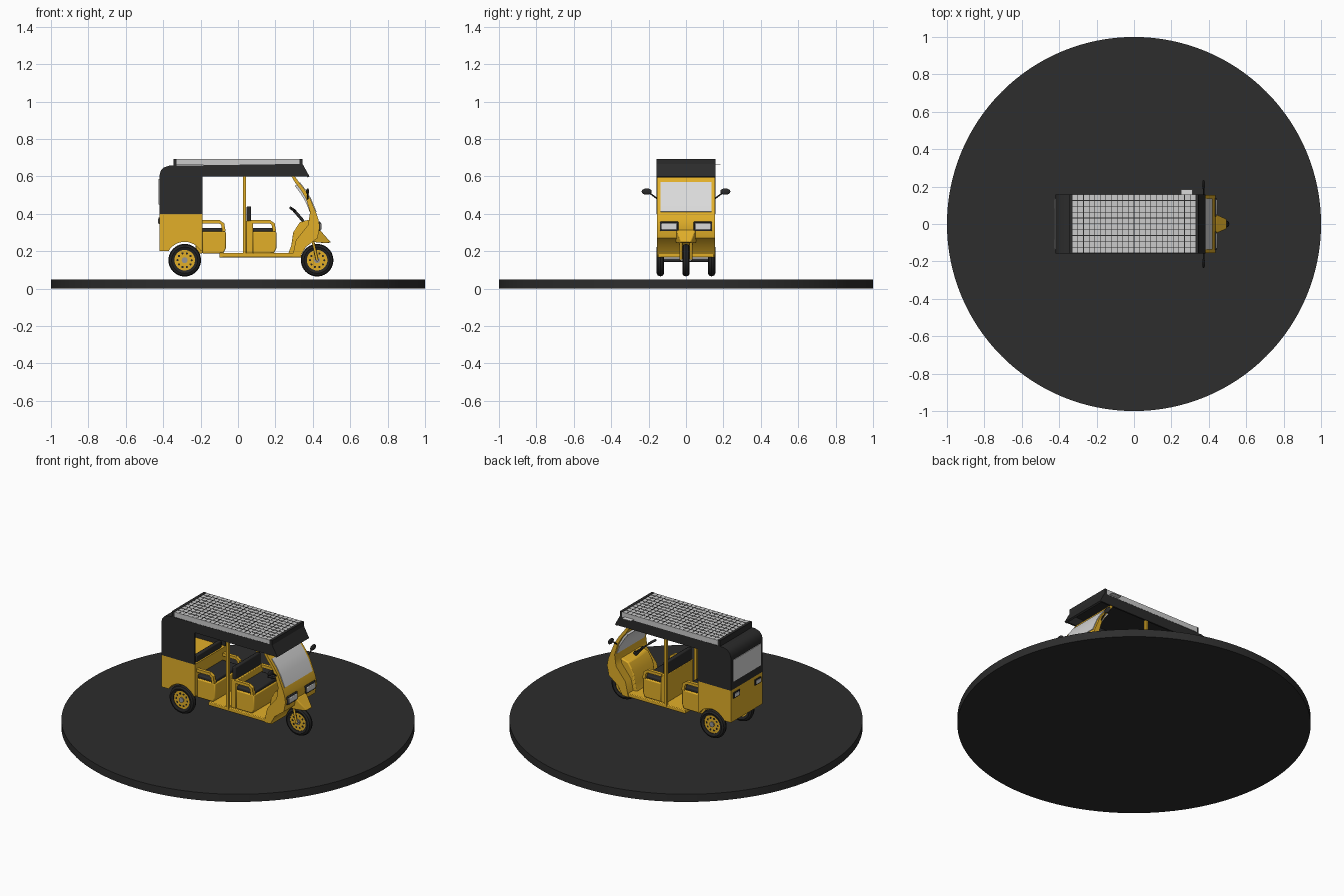
import bpy, bmesh, math
from mathutils import Vector

if "Cube" in bpy.data.objects:
    bpy.data.objects.remove(bpy.data.objects["Cube"])


def material(name, rgb):
    m = bpy.data.materials.new(name)
    m.diffuse_color = (*rgb, 1)
    m.use_nodes = True
    m.node_tree.nodes["Principled BSDF"].inputs["Base Color"].default_value = m.diffuse_color
    return m


YELLOW = material("taxi yellow", (0.76, 0.43, 0.022))
BLACK = material("canvas black", (0.024, 0.024, 0.024))
TYRE = material("rubber", (0.018, 0.018, 0.018))
STAND = material("stand charcoal", (0.026, 0.026, 0.026))
GLASS = material("pale glass", (0.70, 0.70, 0.70))
PANEL = material("panel grey", (0.60, 0.60, 0.60))
METAL = material("metal grey", (0.30, 0.30, 0.30))


def finish(name, bm, mat, smooth=True, bevel=0):
    bmesh.ops.recalc_face_normals(bm, faces=bm.faces)
    me = bpy.data.meshes.new(name)
    bm.to_mesh(me)
    bm.free()
    ob = bpy.data.objects.new(name, me)
    bpy.context.collection.objects.link(ob)
    me.materials.append(mat)
    if bevel:
        b = ob.modifiers.new("bevel", 'BEVEL')
        b.width, b.segments, b.limit_method = bevel, 2, 'ANGLE'
    if smooth:
        bpy.ops.object.select_all(action='DESELECT')
        ob.select_set(True)
        bpy.context.view_layer.objects.active = ob
        bpy.ops.object.shade_smooth_by_angle(angle=math.radians(35))
    return ob


def prism(name, pts, y0, y1, mat, bevel=0):
    """Side profile (x, z) extruded across y."""
    bm = bmesh.new()
    f = bm.faces.new([bm.verts.new((x, y0, z)) for x, z in pts])
    g = bmesh.ops.extrude_face_region(bm, geom=[f])
    bmesh.ops.translate(bm, vec=(0, y1 - y0, 0),
                        verts=[v for v in g["geom"] if isinstance(v, bmesh.types.BMVert)])
    return finish(name, bm, mat, bevel=bevel)


def offset(pts, d):
    out = []
    for i in range(len(pts)):
        a, b = Vector(pts[max(i - 1, 0)]), Vector(pts[min(i + 1, len(pts) - 1)])
        t = (b - a).normalized()
        out.append((pts[i][0] - t.y * d, pts[i][1] + t.x * d))
    return out


def ribbon(name, pts, d0, d1, y0, y1, mat):
    """Band following a profile line, from offset d0 to d1 of it."""
    return prism(name, offset(pts, d0) + offset(pts, d1)[::-1], y0, y1, mat)


def box(name, x, y, z, mat, bevel=0):
    return prism(name, [(x[0], z[0]), (x[1], z[0]), (x[1], z[1]), (x[0], z[1])], *y, mat, bevel)


def rod(name, a, b, r, mat, seg=12):
    a, b = Vector(a), Vector(b)
    bm = bmesh.new()
    bmesh.ops.create_cone(bm, cap_ends=True, segments=seg, radius1=r, radius2=r, depth=(b - a).length)
    rot = (b - a).to_track_quat('Z', 'Y').to_matrix()
    bmesh.ops.rotate(bm, matrix=rot, verts=bm.verts)
    bmesh.ops.translate(bm, vec=(a + b) / 2, verts=bm.verts)
    return finish(name, bm, mat)


def wheel(name, x, y, z=0.152):
    # tyre: rounded section spun about the axle
    bm = bmesh.new()
    sec = [(0.055, -0.014), (0.07, -0.02), (0.082, -0.014), (0.087, 0),
           (0.082, 0.014), (0.07, 0.02), (0.055, 0.014)]
    vs = [bm.verts.new((x + r, y + w, z)) for r, w in sec]
    es = [bm.edges.new((vs[i], vs[(i + 1) % 7])) for i in range(7)]
    bmesh.ops.spin(bm, geom=vs + es, cent=(x, y, z), axis=(0, 1, 0), angle=math.tau, steps=40)
    bmesh.ops.remove_doubles(bm, verts=bm.verts, dist=1e-5)
    finish(name + "_tyre", bm, TYRE)
    rod(name + "_rim", (x, y - 0.011, z), (x, y + 0.011, z), 0.056, YELLOW, 40)
    rod(name + "_hub", (x, y - 0.018, z), (x, y + 0.018, z), 0.016, METAL, 16)
    for i in range(10):
        a = i * math.tau / 10
        px, pz = x + 0.038 * math.cos(a), z + 0.038 * math.sin(a)
        rod(name + "_vent", (px, y - 0.012, pz), (px, y + 0.012, pz), 0.006, TYRE, 8)


# round display stand
rod("stand", (0, 0, 0), (0, 0, 0.048), 1.0, STAND, 128)

# wheels, axle, fork
wheel("front_wheel", 0.423, 0)
for s in (-1, 1):
    wheel("rear_wheel", -0.285, s * 0.137)
    rod("front_fork", (0.395, s * 0.027, 0.28), (0.423, s * 0.027, 0.152), 0.007, YELLOW)
rod("rear_axle", (-0.285, -0.13, 0.152), (-0.285, 0.13, 0.152), 0.01, BLACK)
rod("front_axle", (0.423, -0.03, 0.152), (0.423, 0.03, 0.152), 0.007, METAL)

# rear body with wheel arches
arch = [(-0.285 + 0.1 * math.cos(math.radians(a)), 0.15 + 0.1 * math.sin(math.radians(a)))
        for a in range(150, 29, -10)]
prism("rear_body", [(-0.42, 0.40), (-0.42, 0.2)] + arch + [(-0.19, 0.2), (-0.19, 0.40)],
      -0.155, 0.155, YELLOW)
for s in (-1, 1):
    y = s * 0.105
    box("tail_light_frame", (-0.426, -0.41), (y - 0.03, y + 0.03), (0.345, 0.38), BLACK)
    box("tail_light", (-0.429, -0.42), (y - 0.022, y + 0.022), (0.352, 0.373), GLASS)

# floor and pillars
box("floor", (-0.1, 0.34), (-0.15, 0.15), (0.167, 0.19), YELLOW, 0.004)
for s in (-1, 1):
    box("pillar", (0.027, 0.043), (s * 0.148 - 0.007, s * 0.148 + 0.007), (0.18, 0.62), YELLOW)


# seats with cushions, backs and armrests
def seat(name, x):
    prism(name + "_base", [(x, 0.305), (x + 0.125, 0.305), (x + 0.125, 0.215), (x + 0.112, 0.188), (x, 0.188)],
          -0.135, 0.135, YELLOW, 0.006)
    box(name + "_cushion", (x - 0.01, x + 0.118), (-0.125, 0.125), (0.30, 0.325), BLACK, 0.008)
    box(name + "_back_panel", (x - 0.036, x), (-0.135, 0.135), (0.188, 0.365), YELLOW, 0.004)
    box(name + "_backrest", (x - 0.034, x - 0.01), (-0.125, 0.125), (0.35, 0.44), BLACK, 0.006)
    for s in (-1, 1):
        y = s * 0.13
        ribbon(name + "_armrest", [(x - 0.01, 0.358), (x + 0.09, 0.358), (x + 0.108, 0.345), (x + 0.115, 0.305)],
               -0.009, 0.009, y - 0.01, y + 0.01, YELLOW)


seat("middle_seat", 0.08)
seat("rear_seat", -0.19)

# canopy: side walls plus a band over the back, top and visor
top = [(-0.42, 0.40), (-0.42, 0.605), (-0.413, 0.63), (-0.397, 0.648), (-0.37, 0.657),
       (0.345, 0.667), (0.382, 0.60)]
for s in (-1, 1):
    prism("canopy_side", top + [(-0.19, 0.60), (-0.19, 0.40)], s * 0.157, s * 0.147, BLACK)
ribbon("canopy_top", top, 0, -0.012, -0.156, 0.156, BLACK)
box("rear_window", (-0.424, -0.406), (-0.135, 0.135), (0.45, 0.585), GLASS)

# solar panel with grid lines and end rails
box("solar_panel", (-0.333, 0.333), (-0.156, 0.158), (0.66, 0.692), PANEL)
for x in (-0.337, 0.337):
    box("panel_rail", (x - 0.009, x + 0.009), (-0.157, 0.157), (0.655, 0.694), BLACK)
for i in range(1, 22):
    x = -0.33 + 0.03 * i
    box("cell_line_across", (x - 0.0016, x + 0.0016), (-0.155, 0.157), (0.69, 0.693), BLACK)
for i in range(1, 10):
    y = -0.155 + 0.0312 * i
    box("cell_line_along", (-0.33, 0.33), (y - 0.0016, y + 0.0016), (0.69, 0.6932), BLACK)
box("panel_tab", (0.25, 0.313), (0.15, 0.185), (0.664, 0.667), GLASS)

# front cowl and windscreen
screen = [(0.328, 0.567), (0.36, 0.525), (0.387, 0.48), (0.416, 0.41)]
prism("front_cowl", [(0.30, 0.605)] + screen + [(0.43, 0.37), (0.437, 0.33), (0.425, 0.27), (0.362, 0.222),
      (0.332, 0.17), (0.29, 0.168), (0.31, 0.26), (0.375, 0.34), (0.385, 0.41), (0.364, 0.48),
      (0.338, 0.525), (0.305, 0.567), (0.283, 0.605)], -0.155, 0.155, YELLOW)
ribbon("windscreen", screen, 0.004, -0.03, -0.137, 0.137, GLASS)
prism("dashboard", [(0.385, 0.37), (0.33, 0.355), (0.295, 0.30), (0.285, 0.23), (0.268, 0.185), (0.33, 0.18),
      (0.38, 0.28)], -0.10, 0.10, YELLOW, 0.006)
for s in (-1, 1):
    y = s * 0.09
    box("headlight_frame", (0.40, 0.441), (y - 0.05, y + 0.05), (0.307, 0.358), BLACK, 0.004)
    box("headlight", (0.42, 0.446), (y - 0.042, y + 0.042), (0.315, 0.35), GLASS, 0.004)

# front mudguard, narrowing towards its tip
guard = prism("mudguard", [(0.40, 0.25), (0.415, 0.31), (0.437, 0.315), (0.46, 0.288), (0.497, 0.247),
              (0.47, 0.243), (0.423, 0.247)], -0.055, 0.055, YELLOW, 0.005)
for v in guard.data.vertices:
    v.co.y *= 1 - 0.55 * max(0, (v.co.x - 0.43) / 0.067)

# handlebar
rod("steering_column", (0.35, 0, 0.36), (0.298, 0, 0.42), 0.008, BLACK)
rod("handlebar", (0.298, -0.09, 0.418), (0.298, 0.09, 0.418), 0.005, BLACK)
for s in (-1, 1):
    rod("handle_grip", (0.305, s * 0.065, 0.415), (0.28, s * 0.105, 0.432), 0.007, BLACK)

# side mirrors
for s in (-1, 1):
    rod("mirror_arm", (0.372, s * 0.15, 0.478), (0.372, s * 0.2, 0.515), 0.004, BLACK, 8)
    bm = bmesh.new()
    bmesh.ops.create_uvsphere(bm, u_segments=20, v_segments=12, radius=1)
    bmesh.ops.scale(bm, vec=(0.008, 0.027, 0.017), verts=bm.verts)
    bmesh.ops.translate(bm, vec=(0.372, s * 0.21, 0.519), verts=bm.verts)
    finish("mirror", bm, BLACK)
